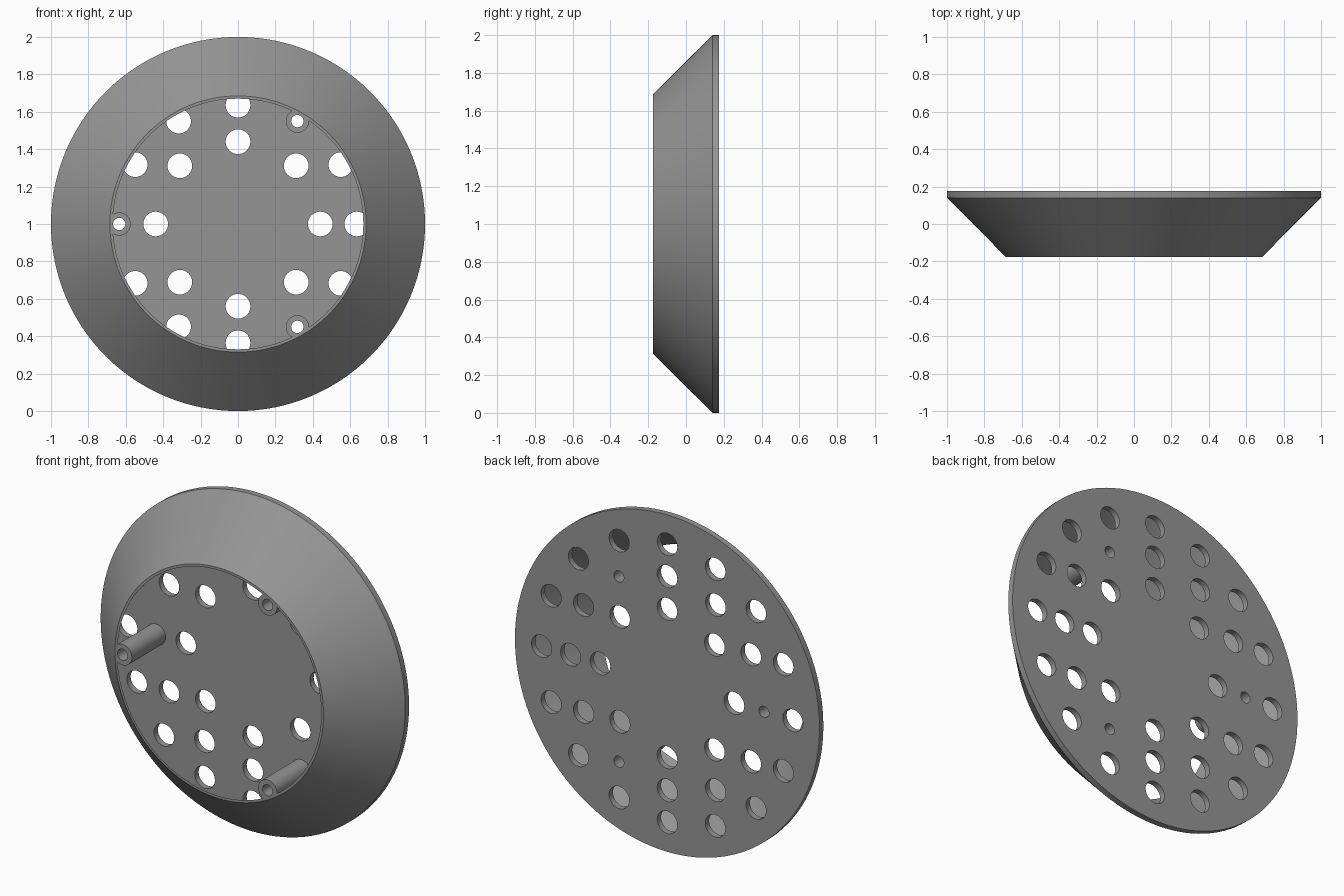
import bpy, bmesh, math

if "Cube" in bpy.data.objects:
    bpy.data.objects.remove(bpy.data.objects["Cube"])

BACK, STEP, FRONT = 0.176, 0.14, -0.176   # y of back face, plate inner face, front rim

grey = bpy.data.materials.new("mid grey")
grey.diffuse_color = (0.30, 0.30, 0.30, 1)
grey.use_nodes = True
grey.node_tree.nodes["Principled BSDF"].inputs["Base Color"].default_value = grey.diffuse_color


def lathe(bm, profile, centre=(0, 1), sides=128):
    """Revolve (radius, y) points about an axis along y; closed when both ends have radius 0."""
    rings = []
    for r, y in profile:
        if r == 0:
            rings.append([bm.verts.new((centre[0], y, centre[1]))] * sides)
        else:
            rings.append([bm.verts.new((centre[0] + r * math.cos(2 * math.pi * i / sides), y,
                                        centre[1] + r * math.sin(2 * math.pi * i / sides)))
                          for i in range(sides)])
    for a, b in zip(rings, rings[1:]):
        for i in range(sides):
            j = (i + 1) % sides
            corners = list(dict.fromkeys((a[i], a[j], b[j], b[i])))
            bm.faces.new(corners)


def rod(bm, radius, y0, y1, centre, sides):
    lathe(bm, [(0, y0), (radius, y0), (radius, y1), (0, y1)], centre, sides)


def finish(bm, name):
    bmesh.ops.recalc_face_normals(bm, faces=bm.faces)
    mesh = bpy.data.meshes.new(name)
    bm.to_mesh(mesh)
    bm.free()
    mesh.materials.append(grey)
    ob = bpy.data.objects.new(name, mesh)
    bpy.context.collection.objects.link(ob)
    return ob


def boolean(ob, tool, operation):
    mod = ob.modifiers.new(operation.lower(), 'BOOLEAN')
    mod.object, mod.operation, mod.solver = tool, operation, 'EXACT'
    bpy.context.view_layer.objects.active = ob
    bpy.ops.object.modifier_apply(modifier=mod.name)
    bpy.data.objects.remove(tool)


def polar(radius, degrees):
    a = math.radians(degrees)
    return radius * math.cos(a), 1 + radius * math.sin(a)


# back plate with hollow conical skirt
bm = bmesh.new()
lathe(bm, [(0, BACK), (1, BACK), (1, STEP), (0.685, FRONT),
           (0.67, FRONT), (0.985, STEP), (0, STEP)])
body = finish(bm, "flanged_cover")

# three screw posts, trimmed to the cone
post_angles = (60, 180, 300)
bm = bmesh.new()
for a in post_angles:
    rod(bm, 0.062, FRONT, 0.155, polar(0.635, a), 40)
posts = finish(bm, "screw_posts")
bm = bmesh.new()
lathe(bm, [(0, 0.2), (1.054, 0.2), (0.658, -0.196), (0, -0.196)])
boolean(posts, finish(bm, "cone_trim"), 'INTERSECT')
boolean(body, posts, 'UNION')

# three rings of vent holes and the screw holes
bm = bmesh.new()
vents = [(0.44, 45 * i) for i in range(8)]
vents += [(0.635, 30 * i) for i in range(12) if 30 * i not in post_angles]
vents += [(0.825, 22.5 * i) for i in range(16)]
for r, a in vents:
    rod(bm, 0.066, 0.11, 0.22, polar(r, a), 40)
for a in post_angles:
    rod(bm, 0.033, -0.25, 0.25, polar(0.635, a), 32)
boolean(body, finish(bm, "hole_cutter"), 'DIFFERENCE')

bpy.ops.object.select_all(action='DESELECT')
body.select_set(True)
bpy.context.view_layer.objects.active = body
bpy.ops.object.shade_smooth_by_angle(angle=math.radians(30))
